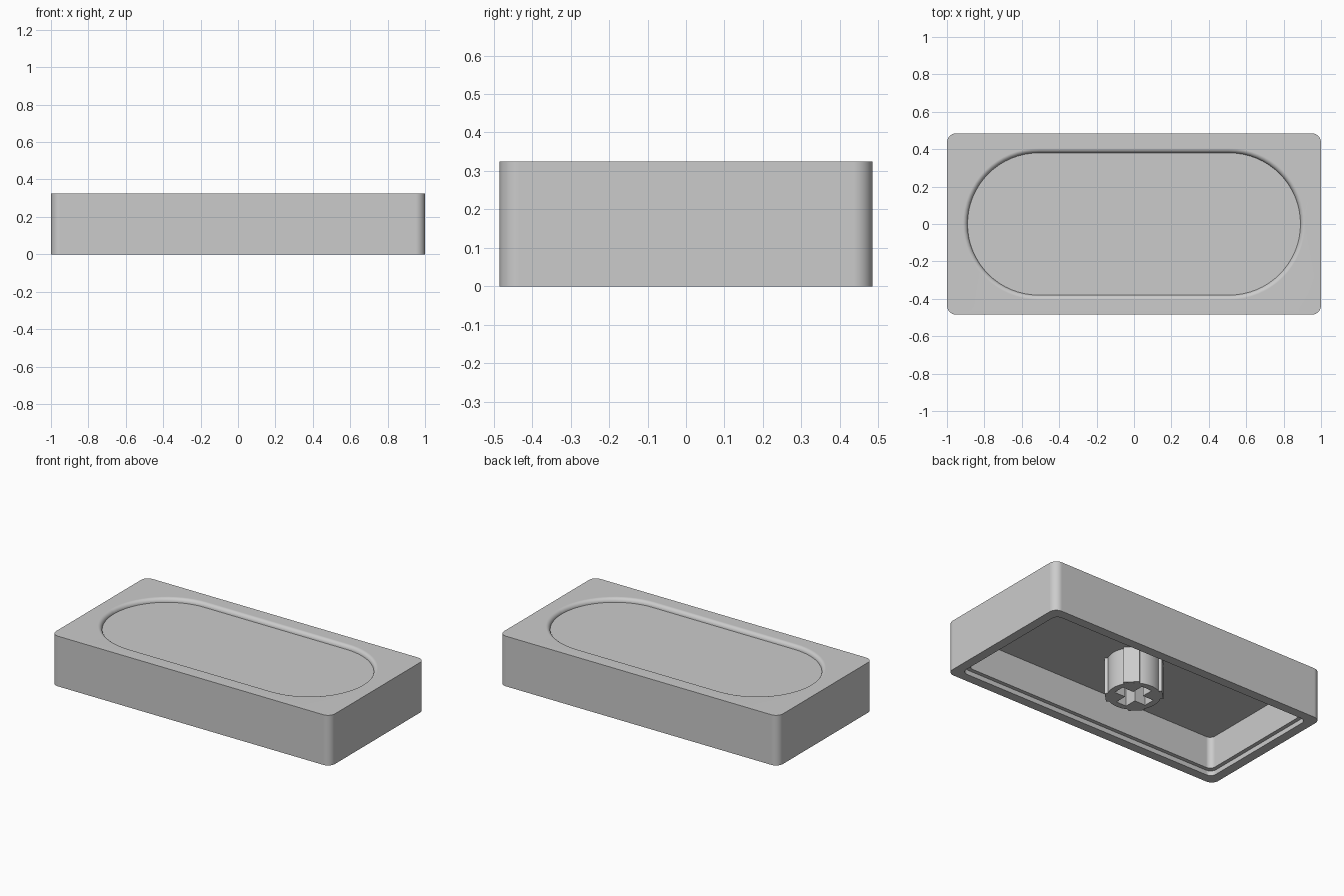
import bpy, bmesh
from math import sin, cos, pi, radians
from mathutils import Matrix

default = bpy.data.objects.get("Cube")
if default:
    bpy.data.objects.remove(default, do_unlink=True)

HALF_X, HALF_Y, HEIGHT = 1.0, 0.485, 0.325
CEILING = 0.235
ARC = 16          # segments per rounded corner

grey = bpy.data.materials.new("plain_grey")
grey.use_nodes = True
grey.diffuse_color = (0.6, 0.6, 0.6, 1)
grey.node_tree.nodes["Principled BSDF"].inputs["Base Color"].default_value = grey.diffuse_color


def make_object(name, bm):
    bmesh.ops.recalc_face_normals(bm, faces=bm.faces)
    mesh = bpy.data.meshes.new(name)
    bm.to_mesh(mesh)
    bm.free()
    mesh.materials.append(grey)
    obj = bpy.data.objects.new(name, mesh)
    bpy.context.collection.objects.link(obj)
    return obj


def activate(obj):
    bpy.ops.object.select_all(action='DESELECT')
    obj.select_set(True)
    bpy.context.view_layer.objects.active = obj


def smooth(obj):
    activate(obj)
    bpy.ops.object.shade_smooth_by_angle(angle=radians(30))


def rounded_loop(bm, hx, hy, r, z):
    """Ring of vertices around a rounded rectangle."""
    ring = []
    for corner, (sx, sy) in enumerate([(1, 1), (-1, 1), (-1, -1), (1, -1)]):
        for i in range(ARC + 1):
            a = (corner + i / ARC) * pi / 2
            ring.append(bm.verts.new((sx * (hx - r) + r * cos(a),
                                      sy * (hy - r) + r * sin(a), z)))
    return ring


def box(name, size, z0, z1, turn=0):
    bm = bmesh.new()
    bmesh.ops.create_cube(bm, size=1, matrix=Matrix.Translation((0, 0, (z0 + z1) / 2))
                          @ Matrix.Rotation(turn, 4, 'Z')
                          @ Matrix.Diagonal((size[0], size[1], z1 - z0, 1)))
    return make_object(name, bm)


def combine(target, other, operation):
    activate(target)
    mod = target.modifiers.new("combine", 'BOOLEAN')
    mod.operation, mod.solver, mod.object = operation, 'EXACT', other
    other.hide_render = True
    bpy.ops.object.modifier_apply(modifier=mod.name)
    bpy.data.objects.remove(other, do_unlink=True)


# Hollow cap: rings run from the inner ceiling, round the rim, up and into the dish
bm = bmesh.new()
rings = []
for inset, r, z in [(0.085, 0.035, CEILING), (0.085, 0.035, 0.03),
                    (0.06, 0.04, 0.03), (0.06, 0.04, 0),
                    (0, 0.05, 0), (0, 0.05, HEIGHT)]:
    rings.append(rounded_loop(bm, HALF_X - inset, HALF_Y - inset, r, z))

# Rounded lip of the stadium-shaped dish
LIP = 0.025
for i in range(7):
    a = i / 6 * pi / 2
    out = LIP * (1 - sin(a))
    rings.append(rounded_loop(bm, 0.89 + out, 0.38 + out, 0.3799 + out,
                              HEIGHT - LIP * (1 - cos(a))))

for low, high in zip(rings, rings[1:]):
    for i in range(len(low)):
        j = (i + 1) % len(low)
        bm.faces.new((low[i], low[j], high[j], high[i]))
bm.faces.new(rings[0])
bm.faces.new(rings[-1])
cap = make_object("cap_shell", bm)
smooth(cap)
weighted = cap.modifiers.new("even_shading", 'WEIGHTED_NORMAL')
weighted.keep_sharp = True

# Stem: cylinder with four diagonal ribs and a cross-shaped socket
bm = bmesh.new()
bmesh.ops.create_cone(bm, cap_ends=True, segments=64, radius1=0.155, radius2=0.155,
                      depth=CEILING + 0.01,
                      matrix=Matrix.Translation((0, 0, (CEILING + 0.01) / 2)))
stem = make_object("stem", bm)
for turn in (pi / 4, -pi / 4):
    combine(stem, box("stem_rib", (0.332, 0.095), 0.001, CEILING + 0.005, turn), 'UNION')
for turn in (0, pi / 2):
    combine(stem, box("socket_cutter", (0.23, 0.073), -0.05, 0.21, turn), 'DIFFERENCE')
smooth(stem)
